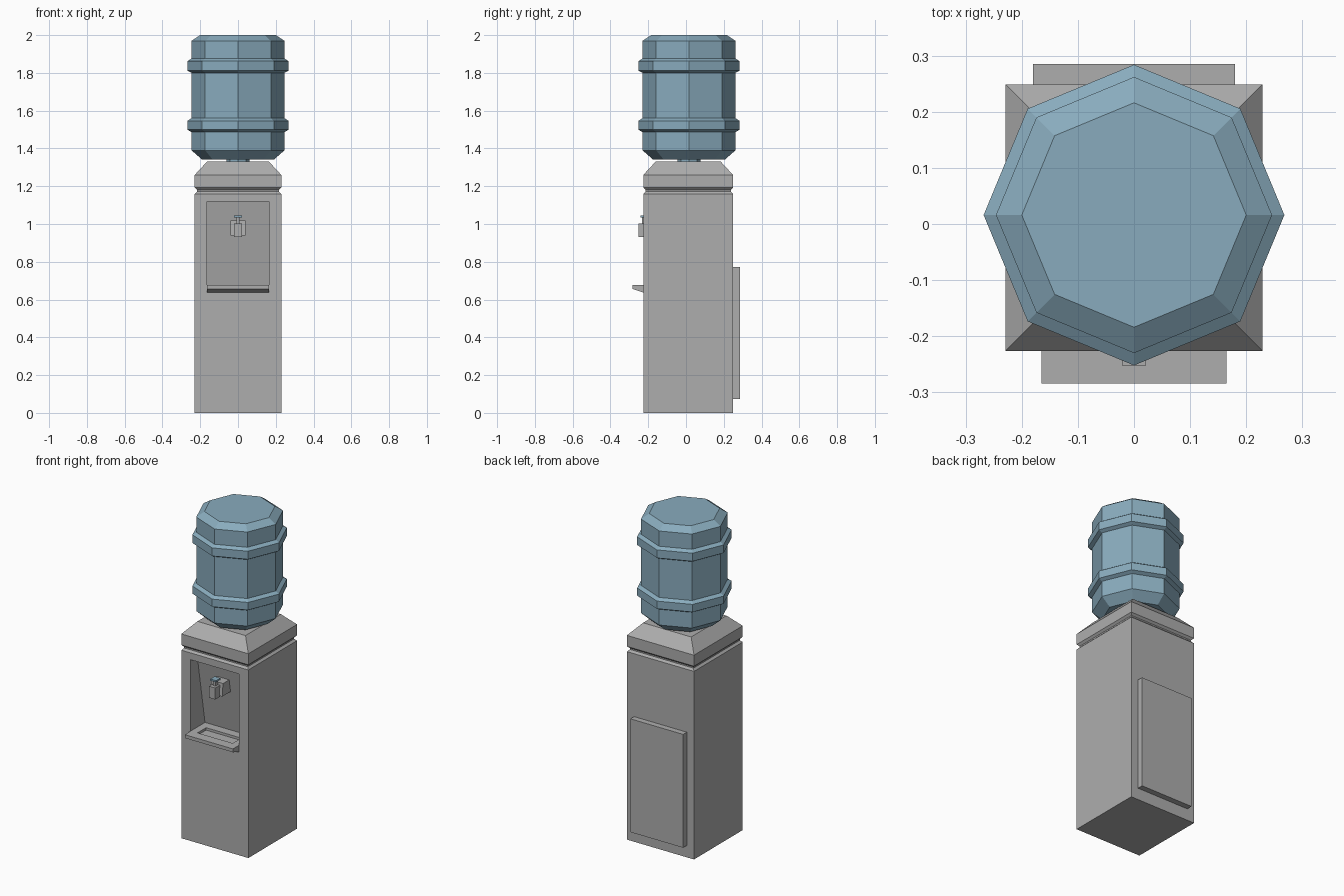
import bpy, bmesh, math

if "Cube" in bpy.data.objects:
    bpy.data.objects.remove(bpy.data.objects["Cube"])


def material(name, rgb):
    m = bpy.data.materials.new(name)
    m.diffuse_color = (*rgb, 1)
    m.use_nodes = True
    m.node_tree.nodes["Principled BSDF"].inputs["Base Color"].default_value = m.diffuse_color
    return m


GREY = material("light grey plastic", (0.42, 0.42, 0.42))
BLUE = material("blue bottle plastic", (0.25, 0.41, 0.51))


def loft(name, rings, mat):
    """Join rings of points with quads and cap both ends."""
    bm = bmesh.new()
    loops = [[bm.verts.new(p) for p in ring] for ring in rings]
    n = len(loops[0])
    for a, b in zip(loops, loops[1:]):
        for i in range(n):
            j = (i + 1) % n
            bm.faces.new((a[i], a[j], b[j], b[i]))
    bm.faces.new(loops[0][::-1])
    bm.faces.new(loops[-1])
    bmesh.ops.recalc_face_normals(bm, faces=bm.faces)
    me = bpy.data.meshes.new(name)
    bm.to_mesh(me)
    bm.free()
    me.materials.append(mat)
    ob = bpy.data.objects.new(name, me)
    bpy.context.collection.objects.link(ob)
    return ob


def rect(x, y0, y1, z):
    return [(-x, y0, z), (x, y0, z), (x, y1, z), (-x, y1, z)]


def box(name, x, y0, y1, z0, z1, mat=GREY):
    return loft(name, [rect(x, y0, y1, z0), rect(x, y0, y1, z1)], mat)


def side_prism(name, x, profile, mat=GREY):
    """Extrude a (y, z) side profile across the width."""
    return loft(name, [[(s, y, z) for y, z in profile] for s in (-x, x)], mat)


def octagon(name, profile, cy, mat):
    """Eight-sided turned shape from (radius, z) pairs."""
    ang = [i * math.pi / 4 for i in range(8)]
    return loft(name, [[(r * math.cos(a), cy + r * math.sin(a), z) for a in ang]
                       for r, z in profile], mat)


def cut(ob, cutter):
    cutter.hide_render = True
    mod = ob.modifiers.new("cut", 'BOOLEAN')
    mod.operation = 'DIFFERENCE'
    mod.solver = 'EXACT'
    mod.object = cutter
    bpy.context.view_layer.objects.active = ob
    bpy.ops.object.modifier_apply(modifier=mod.name)
    bpy.data.objects.remove(cutter)


# Cabinet with groove below the lid and a tilted dispensing recess
F, B, W = -0.226, 0.249, 0.229


def inset_rect(d, z):
    return rect(W - d, F + d, B - d, z)


cabinet = loft("cabinet", [inset_rect(0, 0), inset_rect(0, 1.16),
                           inset_rect(0.012, 1.172), inset_rect(0.012, 1.185)], GREY)
cut(cabinet, side_prism("recess_cutter", 0.165, [
    (-0.3, 0.66), (-0.3, 1.118), (-0.162, 1.118), (-0.083, 0.66)]))

# Sloping lid
loft("lid", [inset_rect(0.012, 1.18), inset_rect(0, 1.192), inset_rect(0, 1.26),
             inset_rect(0.065, 1.33)], GREY)

# Drip tray with a sunken basin
tray = side_prism("drip_tray", 0.1645, [
    (-0.284, 0.678), (-0.284, 0.657), (-0.226, 0.637), (-0.075, 0.637), (-0.075, 0.678)])
cut(tray, box("basin_cutter", 0.12, -0.223, -0.14, 0.663, 0.72))

# Tap: bracket on the back wall, nozzle, stem and blue lever
side_prism("tap_bracket", 0.041, [
    (-0.212, 0.94), (-0.205, 1.018), (-0.13, 1.018), (-0.12, 0.94)])
box("tap_nozzle", 0.021, -0.252, -0.205, 0.932, 1.003)
box("tap_stem", 0.009, -0.232, -0.21, 1.0, 1.036)
box("tap_lever", 0.02, -0.242, -0.2, 1.034, 1.044, BLUE)

# Rear service panel
box("rear_panel", 0.18, 0.24, 0.285, 0.073, 0.772)

# Octagonal bottle with two raised bands, and its neck
profile = [(0.19, 1.341), (0.246, 1.39)]
for z0, z1 in ((1.487, 1.56), (1.80, 1.876)):
    profile += [(0.246, z0), (0.268, z0 + 0.012), (0.268, z1 - 0.014), (0.246, z1)]
profile += [(0.246, 1.97), (0.2, 2.0)]
octagon("water_bottle", profile, 0.016, BLUE)
octagon("bottle_neck", [(0.06, 1.32), (0.06, 1.345)], 0.016, BLUE)
